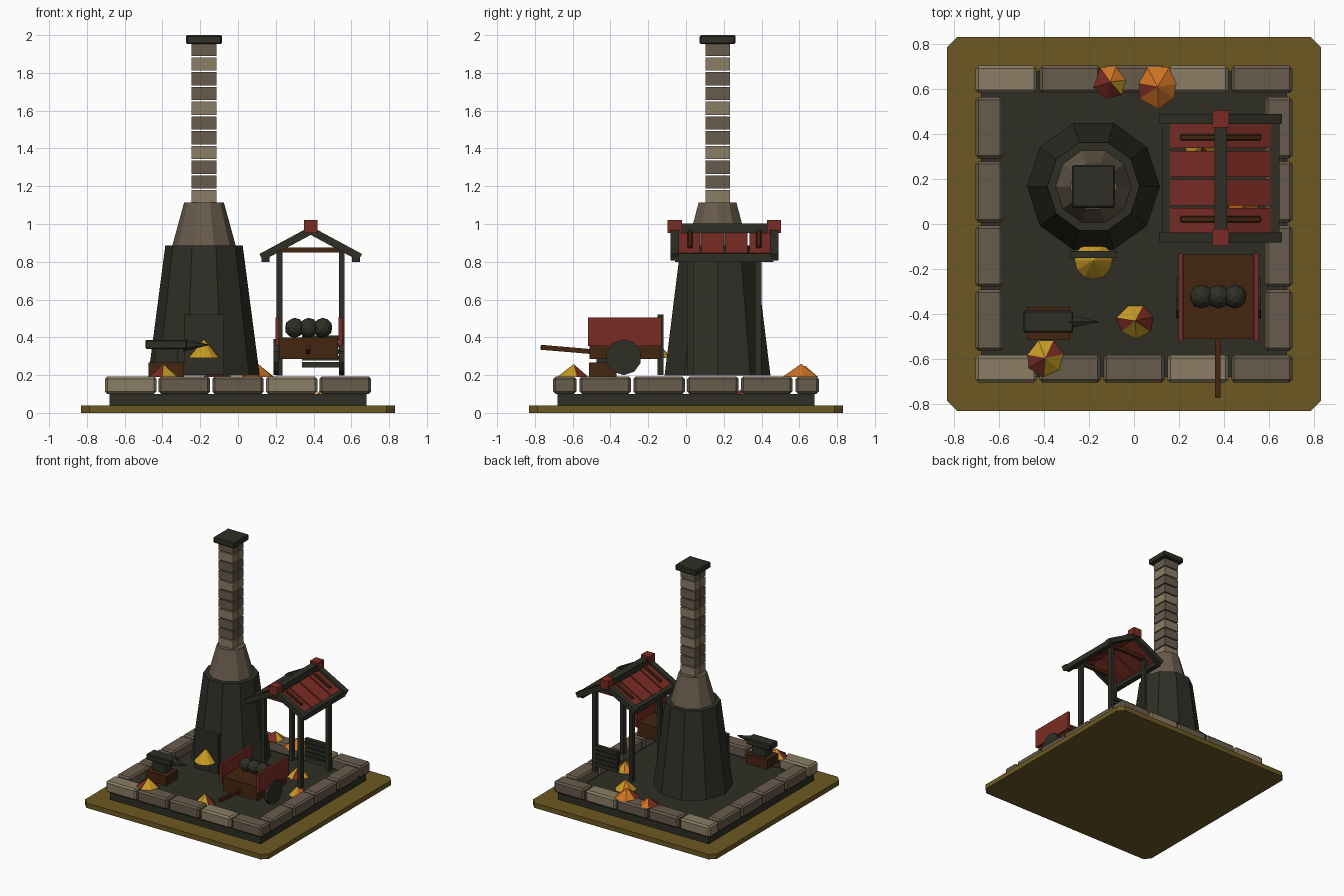
import bpy, bmesh, math, random
from mathutils import Vector, Matrix

if "Cube" in bpy.data.objects:
    bpy.data.objects.remove(bpy.data.objects["Cube"])

random.seed(4)


def srgb(r, g, b):
    f = lambda c: (c / 255 / 12.92) if c < 10 else ((c / 255 + 0.055) / 1.055) ** 2.4
    return (f(r), f(g), f(b), 1)


def material(name, *rgb):
    m = bpy.data.materials.new(name)
    m.diffuse_color = srgb(*rgb)
    m.use_nodes = True
    m.node_tree.nodes["Principled BSDF"].inputs["Base Color"].default_value = m.diffuse_color
    return m


EARTH = material("olive_earth", 108, 88, 34)
DARK = material("dark_iron", 46, 47, 37)
LIGHT = material("light_stone", 138, 125, 100)
STONE = material("brown_stone", 104, 91, 76)
RED = material("red_paint", 122, 44, 36)
WOOD = material("brown_wood", 68, 37, 16)
ORANGE = material("orange_leaf", 208, 116, 36)
YELLOW = material("yellow_leaf", 200, 156, 36)


def finish(name, bm, *mats):
    bmesh.ops.recalc_face_normals(bm, faces=bm.faces)
    me = bpy.data.meshes.new(name)
    bm.to_mesh(me)
    bm.free()
    for m in mats:
        me.materials.append(m)
    ob = bpy.data.objects.new(name, me)
    bpy.context.collection.objects.link(ob)
    return ob


def box(name, x, y, z, mat, bevel=0.0, rot=None):
    """Box from (min, max) ranges; rot = (axis, angle) about its centre."""
    bm = bmesh.new()
    bmesh.ops.create_cube(bm, size=1)
    bmesh.ops.scale(bm, verts=bm.verts, vec=(x[1] - x[0], y[1] - y[0], z[1] - z[0]))
    if bevel:
        bmesh.ops.bevel(bm, geom=bm.edges[:], offset=bevel, segments=1, affect='EDGES')
    if rot:
        bmesh.ops.rotate(bm, verts=bm.verts, matrix=Matrix.Rotation(rot[1], 3, rot[0]))
    bmesh.ops.translate(bm, verts=bm.verts, vec=(sum(x) / 2, sum(y) / 2, sum(z) / 2))
    return finish(name, bm, mat)


def cone(name, loc, r1, r2, h, n, mat, axis=None):
    """n-sided frustum with its base centre at loc; first corner on +x."""
    bm = bmesh.new()
    bmesh.ops.create_cone(bm, cap_ends=True, segments=n, radius1=r1, radius2=r2, depth=h)
    bmesh.ops.rotate(bm, verts=bm.verts, matrix=Matrix.Rotation(math.pi / 2, 3, 'Z'))
    bmesh.ops.translate(bm, verts=bm.verts, vec=(0, 0, h / 2))
    if axis:
        q = Vector((0, 0, 1)).rotation_difference(Vector(axis))
        bmesh.ops.rotate(bm, verts=bm.verts, matrix=q.to_matrix())
    bmesh.ops.translate(bm, verts=bm.verts, vec=loc)
    return finish(name, bm, mat)


def mid(c, w):
    return (c - w / 2, c + w / 2)


# Ground plate with cut corners, and the dark yard slab
ground = box("ground", (-.83, .83), (-.83, .83), (0, .04), EARTH)
bm = bmesh.new()
bm.from_mesh(ground.data)
corners = [e for e in bm.edges if abs(e.verts[0].co.z - e.verts[1].co.z) > .01]
bmesh.ops.bevel(bm, geom=corners, offset=.045, segments=1, affect='EDGES')
bm.to_mesh(ground.data)
bm.free()
box("yard_slab", (-.68, .68), (-.68, .68), (.04, .10), DARK)

# Border stones
for s in (-1, 1):
    for i in range(5):
        box("border_stone", mid(-.568 + .284 * i, .272), mid(s * .642, .122), (.10, .193),
            LIGHT if i % 3 == 0 else STONE, .013)
    for i in range(4):
        box("border_stone", mid(s * .642, .122), mid(-.4275 + .285 * i, .272), (.10, .193),
            STONE, .013)

# Furnace body, shoulder, brick chimney and cap
FX, FY = -.18, .167
cone("furnace_body", (FX, FY, .197), .295, .205, .688, 10, DARK)
cone("furnace_shoulder", (FX, FY, .885), .168, .105, .23, 10, STONE)
for i in range(11):
    for sx in (-1, 1):
        for sy in (-1, 1):
            box("chimney_brick", mid(FX + sx * .033, .064), mid(FY + sy * .033, .064),
                mid(1.145 + .078 * i, .07), LIGHT if i % 3 == 0 else STONE)
box("chimney_cap", mid(FX, .19), mid(FY, .19), (1.952, 2.0), DARK, .007)

# Furnace door and glowing heap in front of it
box("furnace_door", mid(FX, .21), (-.15, -.12), (.2, .52), DARK)
cone("fire_heap", (FX, -.162, .29), .084, 0, .10, 12, YELLOW)

# Shelter posts, roof frame and planks
SX, SY, SLOPE = .385, .203, math.atan2(.14, .26)
for sx in (-1, 1):
    for sy in (-1, 1):
        box("shelter_post", mid(SX + sx * .165, .03), mid(SY + sy * .18, .036), (.197, .87), DARK)
    rot = ('Y', sx * SLOPE)
    for sy in (-1, 1):
        box("gable_board", mid(SX + sx * .13, .30), mid(SY + sy * .263, .045),
            mid(.895, .04), DARK, 0, rot)
        box("roof_batten", mid(SX + sx * .09, .195), mid(SY + sy * .182, .028),
            mid(.922, .02), WOOD, .005, rot)
    for i in range(4):
        box("roof_plank", mid(SX + sx * .11, .25), mid(SY - .19 + .127 * i, .115),
            mid(.897, .018), RED, 0, rot)
    box("eave_beam", mid(SX + sx * .24, .042), mid(SY, .52), (.80, .843), DARK)
    box("ridge_block", mid(SX, .072), mid(SY + sx * .263, .075), (.953, 1.022), RED)
    box("tie_beam", mid(SX, .33), mid(SY + sx * .18, .025), (.85, .876), WOOD)
box("ridge_beam", mid(SX, .055), mid(SY, .53), (.953, 1.003), DARK)

# Slatted rack between the rear posts
for i in range(5):
    box("rack_slat", (.34, .54), mid(.385, .034), mid(.255 + .035 * i, .027), DARK)

# Cart: bed, side boards, wheels, handle and coal load
CX = .375
box("cart_bed", mid(CX, .31), (-.51, -.135), (.285, .40), WOOD)
for s in (-1, 1):
    box("cart_side_board", mid(CX + s * .167, .02), (-.52, -.13), (.355, .505), RED)
    cone("cart_wheel", (CX + s * .16, -.33, .295), .095, .095, .028, 10, DARK, (s, 0, 0))
box("cart_handle", mid(CX - .003, .026), (-.77, -.50), mid(.336, .026), WOOD, 0,
    ('X', -math.atan2(.022, .26)))
for i in range(3):
    bm = bmesh.new()
    bmesh.ops.create_icosphere(bm, subdivisions=2, radius=.053)
    bmesh.ops.translate(bm, verts=bm.verts, vec=(.30 + .074 * i, -.322, .45))
    finish("coal_lump", bm, DARK)

# Anvil on its wooden block
box("anvil_block", (-.475, -.285), (-.513, -.368), (.19, .268), WOOD)
box("anvil_waist", (-.44, -.32), (-.475, -.395), (.268, .34), DARK)
box("anvil_top", (-.49, -.27), (-.482, -.385), (.338, .387), DARK, .006)
cone("anvil_horn", (-.29, -.434, .36), .034, .003, .13, 6, DARK, (1, 0, 0))


# Leaf piles: uneven cones, one colour letter per side starting at +x
def leaf_pile(x, y, z, r, h, sides):
    bm = bmesh.new()
    n = len(sides)
    ring = []
    for k in range(n):
        a = math.tau * (k + random.uniform(-.12, .12)) / n + .2
        q = r * random.uniform(.9, 1.08)
        ring.append(bm.verts.new((x + q * math.cos(a), y + q * math.sin(a), z)))
    tip = bm.verts.new((x, y, z + h))
    for k, c in enumerate(sides):
        bm.faces.new((ring[k], ring[(k + 1) % n], tip)).material_index = "ROY".index(c)
    bm.faces.new(ring[::-1])
    finish("leaf_pile", bm, RED, ORANGE, YELLOW)


leaf_pile(-.105, .63, .19, .08, .06, "OORRRY")
leaf_pile(.105, .61, .19, .095, .07, "OOOROOO")
leaf_pile(.005, -.43, .10, .08, .08, "RYYRYYR")
leaf_pile(-.395, -.595, .19, .088, .068, "RYYRRYY")
leaf_pile(.49, .08, .10, .075, .08, "OYOOYOO")
leaf_pile(.30, .35, .10, .08, .08, "YYOYYRY")
